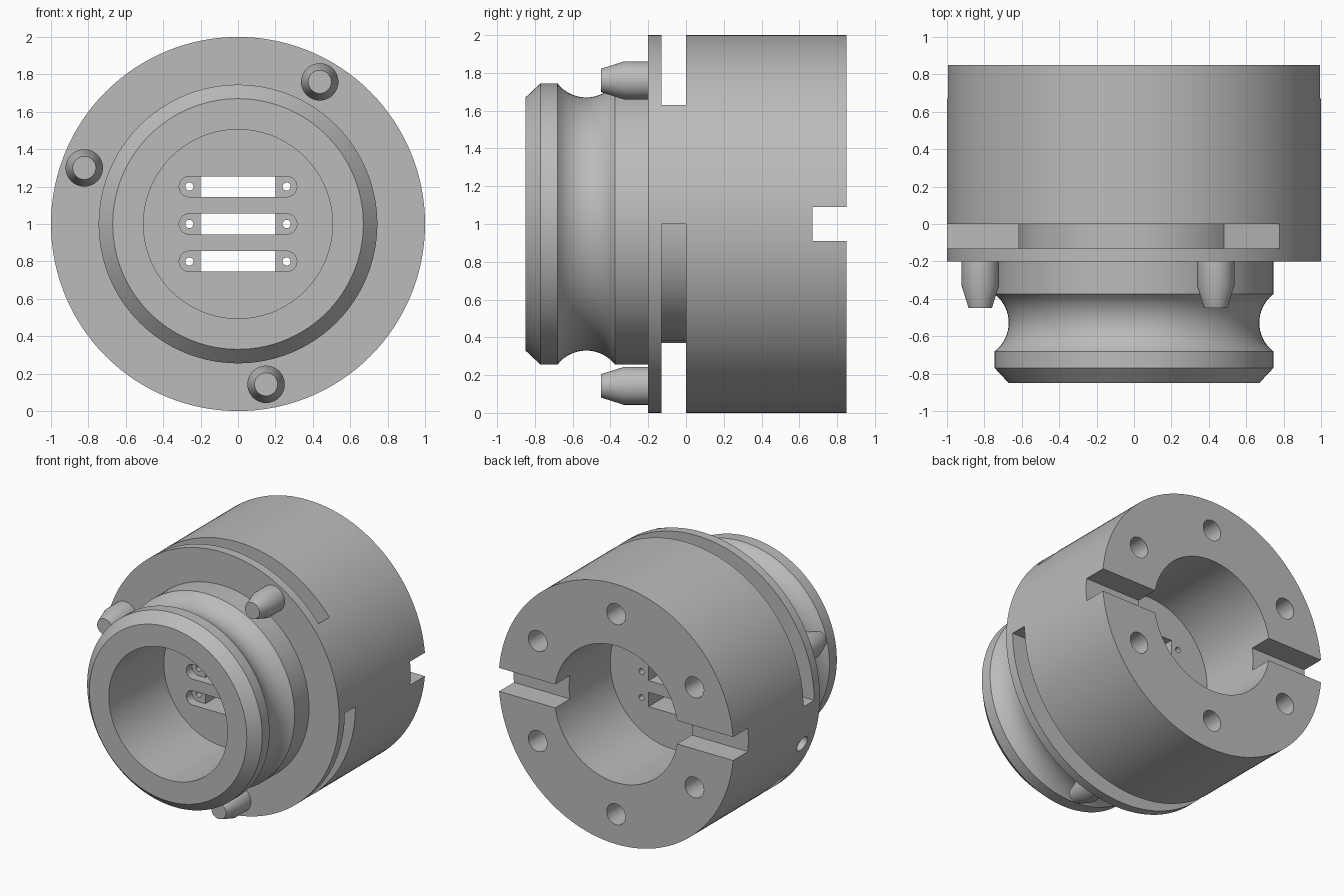
import bpy, bmesh, math
from mathutils import Vector, Matrix

if "Cube" in bpy.data.objects:
    bpy.data.objects.remove(bpy.data.objects["Cube"], do_unlink=True)

SEG = 128
CZ = 1.0  # height of the main axis

grey = bpy.data.materials.new("machined_grey")
grey.use_nodes = True
grey.diffuse_color = (0.5, 0.5, 0.5, 1)
grey.node_tree.nodes["Principled BSDF"].inputs["Base Color"].default_value = (0.5, 0.5, 0.5, 1)


def finish(bm, name):
    bmesh.ops.remove_doubles(bm, verts=bm.verts, dist=1e-5)
    bmesh.ops.recalc_face_normals(bm, faces=bm.faces)
    mesh = bpy.data.meshes.new(name)
    bm.to_mesh(mesh)
    bm.free()
    mesh.materials.append(grey)
    ob = bpy.data.objects.new(name, mesh)
    bpy.context.collection.objects.link(ob)
    return ob


def lathe(name, profile, centre, steps):
    """Turn (y, radius) points around an axis parallel to y."""
    bm = bmesh.new()
    cx, cz = centre
    verts = [bm.verts.new((cx + r, y, cz)) for y, r in profile]
    edges = [bm.edges.new(pair) for pair in zip(verts, verts[1:])]
    bmesh.ops.spin(bm, geom=verts + edges, cent=(cx, 0, cz), axis=(0, 1, 0),
                   angle=math.tau, steps=steps, use_merge=True)
    return finish(bm, name)


def prism(name, outline, y0, y1):
    """Extrude an (x, z) outline, measured from the main axis, along y."""
    bm = bmesh.new()
    face = bm.faces.new([bm.verts.new((x, y0, CZ + z)) for x, z in outline])
    new = bmesh.ops.extrude_face_region(bm, geom=[face])["geom"]
    bmesh.ops.translate(bm, vec=(0, y1 - y0, 0),
                        verts=[v for v in new if isinstance(v, bmesh.types.BMVert)])
    return finish(bm, name)


def arc(r, a0, a1, n, cx=0.0, cz=0.0):
    angles = [math.radians(a0 + (a1 - a0) * i / n) for i in range(n + 1)]
    return [(cx + r * math.cos(a), cz + r * math.sin(a)) for a in angles]


def circle(r, cx, cz, n=32):
    return arc(r, 0, 360, n, cx, cz)[:-1]


def box(hx, hz):
    return [(-hx, -hz), (hx, -hz), (hx, hz), (-hx, hz)]


def smooth(ob):
    bpy.ops.object.select_all(action="DESELECT")
    ob.select_set(True)
    bpy.context.view_layer.objects.active = ob
    bpy.ops.object.shade_smooth_by_angle(angle=math.radians(25))


def cut(ob, cutter):
    cutter.hide_render = True
    bpy.context.view_layer.objects.active = ob
    mod = ob.modifiers.new("cut", "BOOLEAN")
    mod.operation = "DIFFERENCE"
    mod.solver = "EXACT"
    mod.object = cutter
    bpy.ops.object.modifier_apply(modifier=mod.name)
    bpy.data.objects.remove(cutter, do_unlink=True)


# Turned body: front bore, chamfered nose, rounded neck, flange, drum, rear bore
neck_y, neck_r, half = -0.528, 0.193, 0.1525
span = math.degrees(math.asin(half / neck_r))
neck = arc(neck_r, 270 - span, 270 + span, 16, neck_y, 0.67 + neck_r)
body = lathe("coupling_body",
             [(-0.18, 0), (-0.18, 0.505), (-0.85, 0.505), (-0.85, 0.67), (-0.77, 0.745)]
             + neck
             + [(-0.2, 0.745), (-0.2, 1), (0.85, 1), (0.85, 0.526), (0.17, 0.526), (0.17, 0)],
             (0, CZ), SEG)

# Two bayonet grooves behind the flange
for a0, a1 in ((39, 180), (219, 360)):
    ring = arc(1.1, a0, a1, 60) + arc(0.62, a1, a0, 60)
    cut(body, prism("groove_cutter", ring, -0.13, 0))

# Drive notch across the rear face
cut(body, prism("notch_cutter", box(1.2, 0.09), 0.67, 1))

# Six blind bolt holes in the rear face
for x, z in arc(0.77, 30, 330, 5):
    cut(body, prism("bolt_hole_cutter", circle(0.08, x, z), 0.5, 1))

# Three rounded recesses in the inner wall, each with a window and two pin holes
for row in (-0.2, 0, 0.2):
    rounded = arc(0.055, -90, 90, 12, 0.26) + arc(0.055, 90, 270, 12, -0.26)
    shift = lambda pts: [(x, z + row) for x, z in pts]
    cut(body, prism("recess_cutter", shift(rounded), -0.3, -0.11))
    cut(body, prism("window_cutter", shift(box(0.2, 0.055)), -0.3, 0.3))
    for side in (-1, 1):
        cut(body, prism("pin_hole_cutter", circle(0.022, side * 0.26, row, 16), -0.3, 0.3))

# Radial locking hole in the side between the grooves
out = Vector((math.cos(math.radians(199)), 0, math.sin(math.radians(199))))
bm = bmesh.new()
bmesh.ops.create_cone(bm, cap_ends=True, segments=32, radius1=0.06, radius2=0.06, depth=0.5,
                      matrix=Matrix.Translation(out * 0.9 + Vector((0, -0.065, CZ)))
                      @ out.to_track_quat("Z", "Y").to_matrix().to_4x4())
cut(body, finish(bm, "lock_hole_cutter"))
smooth(body)

# Three tapered locating pins on the flange
for name, x, z in (("upper_pin", 0.437, 0.76), ("side_pin", -0.822, 0.3), ("lower_pin", 0.15, -0.857)):
    pin = lathe(name, [(-0.19, 0), (-0.19, 0.1), (-0.33, 0.1), (-0.45, 0.062), (-0.45, 0)],
                (x, CZ + z), 40)
    smooth(pin)
